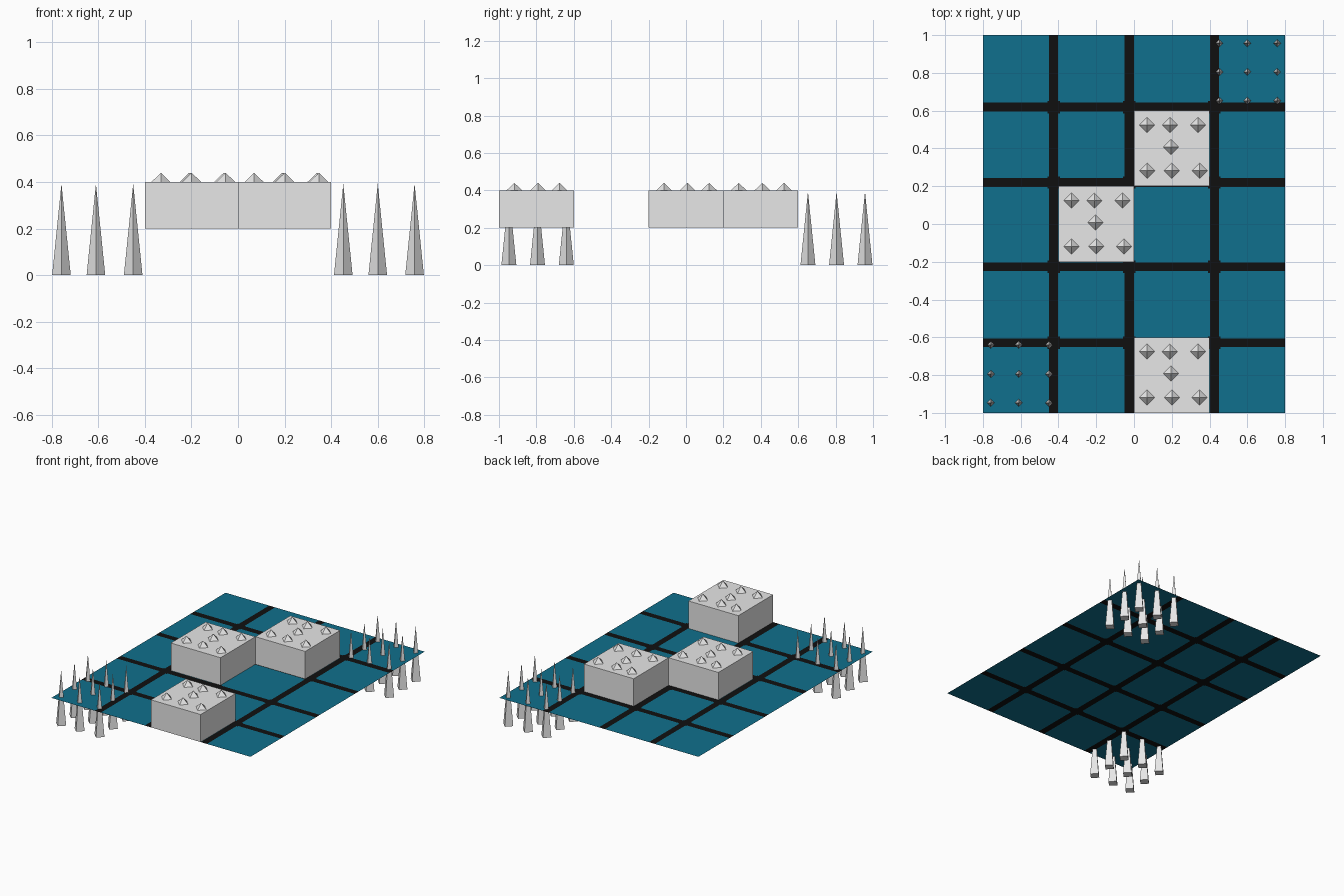
import bpy, bmesh
from mathutils import Matrix

if "Cube" in bpy.data.objects:
    bpy.data.objects.remove(bpy.data.objects["Cube"])


def material(name, rgb):
    m = bpy.data.materials.new(name)
    m.diffuse_color = (*rgb, 1)
    m.use_nodes = True
    m.node_tree.nodes["Principled BSDF"].inputs["Base Color"].default_value = m.diffuse_color
    return m


TEAL = material("teal_tile", (0.005, 0.162, 0.266))
BLACK = material("black_grout", (0.005, 0.005, 0.005))
GREY = material("light_grey", (0.8, 0.8, 0.8))


def finish(bm, name, mats):
    me = bpy.data.meshes.new(name)
    bm.to_mesh(me)
    bm.free()
    for m in mats:
        me.materials.append(m)
    ob = bpy.data.objects.new(name, me)
    bpy.context.collection.objects.link(ob)
    return ob


def pyramid(bm, x, y, z, radius, height):
    # four-sided pyramid with its corners on the x and y axes
    vs = bmesh.ops.create_cone(bm, cap_ends=True, segments=4, radius1=radius,
                               radius2=0, depth=height)["verts"]
    bmesh.ops.translate(bm, verts=vs, vec=(x, y, z + height / 2))


# Floor: a thin sheet cut along the grout lines, grout widened at crossings
X_LINES = [(-0.45, -0.402), (-0.049, 0.0), (0.402, 0.45)]
Y_LINES = [(-0.652, -0.605), (-0.25, -0.203), (0.197, 0.243), (0.595, 0.643)]
FLARE = 0.009


def cuts(lines, half):
    out = [-half, half]
    for a, b in lines:
        out += [a - FLARE, a, b, b + FLARE]
    return sorted(out)


def inside(v, lines, pad=0.0):
    return any(a - pad < v < b + pad for a, b in lines)


bm = bmesh.new()
xs, ys = cuts(X_LINES, 0.8), cuts(Y_LINES, 1.0)
grid = [[bm.verts.new((x, y, 0.2)) for y in ys] for x in xs]
for i in range(len(xs) - 1):
    for j in range(len(ys) - 1):
        f = bm.faces.new((grid[i][j], grid[i + 1][j],
                          grid[i + 1][j + 1], grid[i][j + 1]))
        c = f.calc_center_median()
        grout = (inside(c.x, X_LINES) or inside(c.y, Y_LINES) or
                 (inside(c.x, X_LINES, FLARE) and inside(c.y, Y_LINES, FLARE)))
        f.material_index = 1 if grout else 0
finish(bm, "tiled_floor", [TEAL, BLACK])

# Raised blocks, open underneath where they meet the floor, with studs on top
STUDS = [(-0.131, 0.124), (-0.01, 0.124), (0.139, 0.124), (-0.004, 0.008),
         (-0.131, -0.118), (0.001, -0.118), (0.147, -0.118)]
for n, (cx, cy) in enumerate([(0.2, 0.4), (-0.2, 0.0), (0.2, -0.8)], 1):
    bm = bmesh.new()
    bmesh.ops.create_cube(bm, size=1, matrix=Matrix.Translation((cx, cy, 0.3))
                          @ Matrix.Diagonal((0.4, 0.4, 0.2, 1)))
    bmesh.ops.delete(bm, geom=[f for f in bm.faces if f.normal.z < -0.5],
                     context="FACES_ONLY")
    finish(bm, f"block_{n}", [GREY])
    bm = bmesh.new()
    for dx, dy in STUDS:
        pyramid(bm, cx + dx, cy + dy, 0.4, 0.041, 0.04)
    finish(bm, f"block_studs_{n}", [GREY])

# Tall spikes poking up through two opposite corner tiles
for name, px, py in [("front_left_spikes", (-0.758, -0.61, -0.45), (-0.947, -0.794, -0.64)),
                     ("back_right_spikes", (0.452, 0.6, 0.758), (0.652, 0.805, 0.957))]:
    bm = bmesh.new()
    for x in px:
        for y in py:
            pyramid(bm, x, y, 0, 0.04, 0.393)
    finish(bm, name, [GREY])
